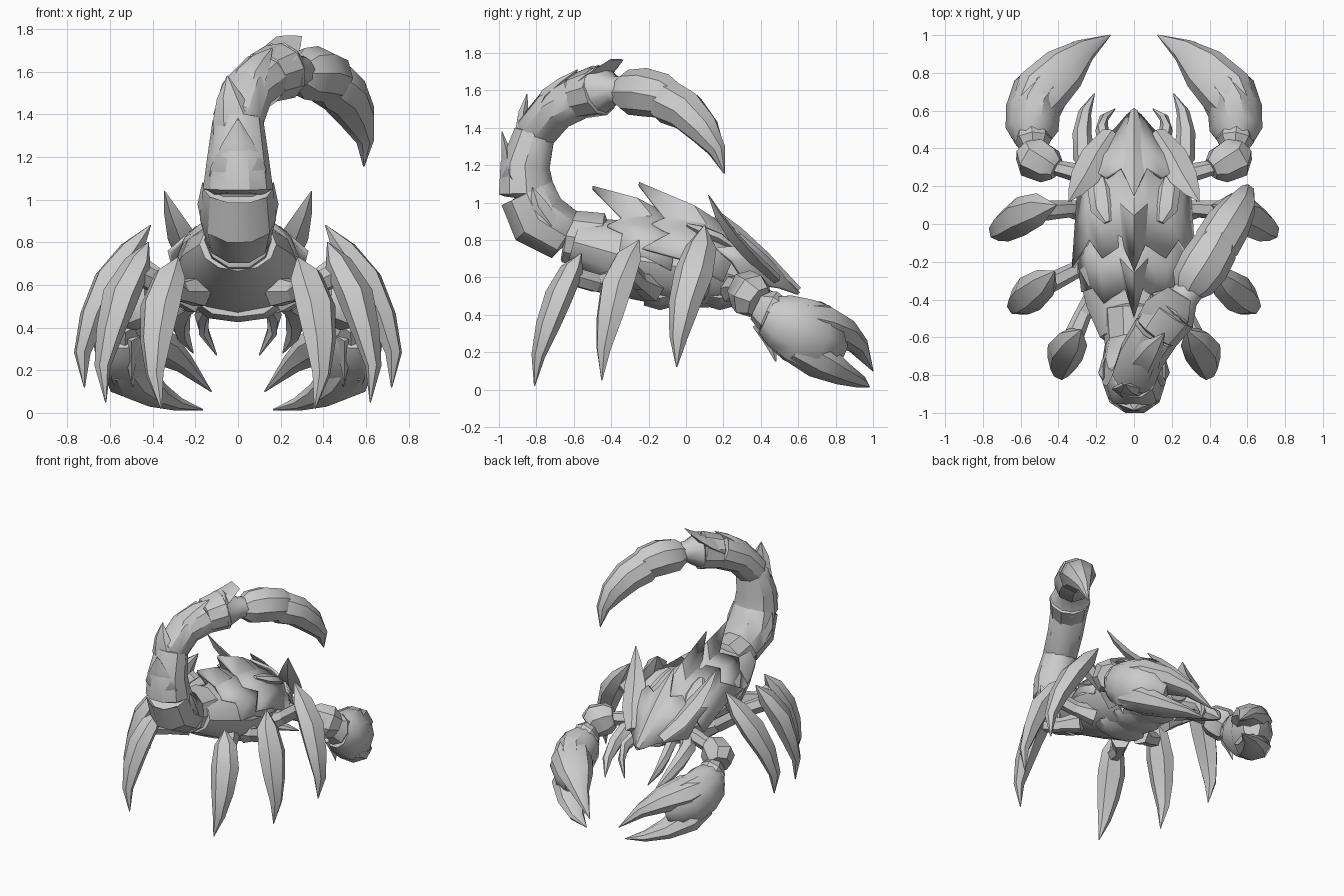
import bpy, bmesh, math
from mathutils import Vector

shell_grey = bpy.data.materials.new("shell_grey")
shell_grey.diffuse_color = (0.6, 0.6, 0.6, 1)


def finish(name, bm, mirror=False, thick=0, angle=35):
    bmesh.ops.recalc_face_normals(bm, faces=bm.faces)
    me = bpy.data.meshes.new(name)
    bm.to_mesh(me)
    bm.free()
    ob = bpy.data.objects.new(name, me)
    bpy.context.collection.objects.link(ob)
    me.materials.append(shell_grey)
    bpy.ops.object.select_all(action='DESELECT')
    ob.select_set(True)
    bpy.context.view_layer.objects.active = ob
    bpy.ops.object.shade_smooth_by_angle(angle=math.radians(angle))
    if thick:
        ob.modifiers.new("thickness", 'SOLIDIFY').thickness = thick
    if mirror:
        ob.modifiers.new("mirror", 'MIRROR')
    return ob


def tube(name, rings, up=(0, 0, 1), n=6, mirror=False, turn=0.0):
    """Loft through rings of (x, y, z, half width, half height)."""
    bm = bmesh.new()
    pts = [Vector(r[:3]) for r in rings]
    loops = []
    for i, r in enumerate(rings):
        t = (pts[min(i + 1, len(pts) - 1)] - pts[max(i - 1, 0)]).normalized()
        side = t.cross(Vector(up)).normalized()
        top = side.cross(t)
        loops.append([bm.verts.new(pts[i] + side * r[3] * math.cos(a) + top * r[4] * math.sin(a))
                      for a in [math.tau * k / n + turn for k in range(n)]])
    for a, b in zip(loops, loops[1:]):
        for k in range(n):
            bm.faces.new((a[k], a[(k + 1) % n], b[(k + 1) % n], b[k]))
    bm.faces.new(loops[0])
    bm.faces.new(loops[-1])
    return finish(name, bm, mirror)


def shell(name, front, back, bulge=0.03):
    """Jagged back plate: columns running from front points to back points."""
    bm = bmesh.new()
    cols = []
    for f, b in zip(front, back):
        f, b = Vector(f), Vector(b)
        cols.append([f, f.lerp(b, 0.5) + Vector((0, 0, bulge)), b])
    cols = [[Vector((-p.x, p.y, p.z)) for p in c] for c in cols[:0:-1]] + cols
    grid = [[bm.verts.new(p) for p in c] for c in cols]
    for a, b in zip(grid, grid[1:]):
        for k in range(2):
            bm.faces.new((a[k], b[k], b[k + 1], a[k + 1]))
    return finish(name, bm, thick=0.02, angle=30)


T = 0.003  # tip size

# Body core and belly ridges
tube("body", [(0, .45, .56, .12, .09), (0, .22, .62, .25, .18), (0, 0, .65, .29, .22),
              (0, -.25, .69, .30, .21), (0, -.44, .745, .25, .17), (0, -.6, .79, .18, .13)], n=12)
for y in (.18, .02, -.14):
    tube("belly_plate", [(0, y + .09, .5, .15, .05), (0, y, .49, .2, .065), (0, y - .08, .5, .17, .05)], n=8)

# Back plates
shell("head_plate",
      [(0, .61, .52), (.04, .58, .53), (.1, .51, .55), (.18, .43, .56), (.25, .33, .56)],
      [(0, .16, .93), (.07, .3, .83), (.15, .25, .84), (.21, .28, .77), (.31, .17, .76)])
shell("front_back_plate",
      [(0, .34, .8), (.09, .33, .79), (.19, .28, .75), (.27, .24, .67), (.3, .2, .58)],
      [(0, -.25, 1.11), (.06, -.11, .92), (.17, -.18, .89), (.24, -.08, .84), (.33, -.23, .76)])
shell("rear_back_plate",
      [(0, -.02, .9), (.1, -.02, .88), (.2, -.04, .83), (.28, -.06, .75), (.31, -.08, .64)],
      [(0, -.5, 1.09), (.05, -.34, .92), (.16, -.42, .88), (.22, -.34, .84), (.28, -.36, .72)])
# Head horns, brow ridges and raised back lobes
tube("head_horn", [(.12, .48, .59, .05, .03), (.2, .36, .7, .08, .035), (.26, .25, .82, .075, .03),
                   (.31, .17, .94, .04, .02), (.345, .12, 1.04, T, T)], up=(-.3, .9, .6), n=4, mirror=True)
tube("head_crest", [(0, .6, .53, .02, .02), (0, .42, .71, .06, .03), (0, .28, .84, .06, .03),
                    (0, .15, .97, T, T)], n=4)
tube("back_lobe", [(.18, .27, .75, .02, .01), (.18, .18, .81, .065, .03), (.165, .08, .85, .065, .03),
                   (.14, .01, .88, .02, .01)], n=6, mirror=True)

# Curved mouth parts
tube("outer_mandible", [(.2, .26, .54, .05, .05), (.265, .36, .5, .06, .06), (.275, .48, .44, .05, .055),
                        (.26, .59, .37, .035, .04), (.21, .69, .28, T, T)], mirror=True)
tube("inner_mandible", [(.14, .38, .52, .04, .05), (.17, .5, .46, .035, .045), (.16, .56, .38, .025, .03),
                        (.1, .61, .27, T, T)], mirror=True)

# Tail segments: long pieces, each overlapping the next
tail = [(0, -.46, .79, .17), (0, -.64, .82, .155), (0, -.79, .91, .18), (0, -.85, 1.05, .165),
        (0, -.86, 1.2, .145), (0, -.81, 1.37, .12), (.04, -.7, 1.5, .125), (.12, -.57, 1.57, .13),
        (.2, -.46, 1.6, .145), (.27, -.38, 1.6, .08), (.34, -.29, 1.6, .075)]
centre = Vector((.12, -.45, 1.2))
for idx in ((0, 1), (1, 2, 3), (3, 4, 5), (5, 6, 7), (7, 8), (8, 9, 10)):
    seg = [tail[i] for i in idx]
    a, b = Vector(seg[0][:3]), Vector(seg[-1][:3])
    first, last = a - (b - a) * .1, b + (b - a) * .05
    rings = [(*first, seg[0][3] * .78, seg[0][3] * .75)]
    rings += [(*s[:3], s[3], s[3] * .95) for s in seg]
    rings += [(*last, seg[-1][3] * .9, seg[-1][3] * .85)]
    tube("tail_segment", rings, up=(a + b) / 2 - centre, n=10, turn=math.pi / 10)

# Tail plates ending in points
for path, up in (
        ([(0, -.87, 1.03, .14, .05), (0, -.945, 1.15, .13, .05), (0, -.96, 1.27, .07, .03), (0, -.985, 1.38, T, T)], (0, -1, 0)),
        ([(0, -.88, 1.26, .11, .05), (-.02, -.87, 1.38, .1, .05), (-.04, -.87, 1.48, .06, .03), (-.05, -.85, 1.58, T, T)], (0, -1, .2)),
        ([(.02, -.78, 1.46, .1, .05), (.05, -.72, 1.58, .09, .05), (.1, -.65, 1.65, .06, .03), (.16, -.58, 1.71, T, T)], (-.3, -1, 1)),
        ([(.12, -.56, 1.61, .12, .05), (.17, -.48, 1.67, .13, .05), (.21, -.42, 1.72, .1, .02), (.24, -.37, 1.765, .07, .005)], (-.2, -.3, 1))):
    tube("tail_plate", path, up=up, n=6)
tube("tail_side_point", [(.14, -.72, .88, .05, .03), (.165, -.79, .98, .05, .025), (.165, -.82, 1.08, T, T)],
     up=(1, 0, 0), n=4, mirror=True)

# Sting: swollen base and curved blade
tube("sting_base", [(.28, -.37, 1.59, .07, .07), (.31, -.31, 1.59, .12, .12), (.37, -.22, 1.59, .135, .13),
                    (.43, -.12, 1.57, .125, .12), (.45, -.08, 1.55, .09, .1)], n=8)
tube("sting_blade", [(.4, -.17, 1.57, .09, .09), (.44, -.1, 1.54, .125, .12), (.5, 0, 1.49, .12, .11),
                     (.56, .095, 1.39, .09, .09), (.595, .165, 1.28, .045, .05), (.59, .205, 1.155, T, T)], n=8)

# Legs: jointed arm and hanging curved blade
legs = [
    ([(.22, .06, .54), (.34, .08, .6), (.49, .07, .71)], (1, -.2, 0),
     [(.41, .1, .88, T, T), (.5, .08, .76, .085, .06), (.6, .04, .62, .105, .08), (.68, -.01, .45, .085, .065),
      (.73, -.04, .28, .05, .04), (.72, -.05, .12, T, T)]),
    ([(.2, -.18, .54), (.32, -.25, .58), (.48, -.33, .66)], (.8, -.5, 0),
     [(.42, -.25, .8, T, T), (.47, -.31, .7, .08, .06), (.55, -.37, .55, .1, .08), (.6, -.41, .38, .08, .06),
      (.635, -.44, .22, .045, .035), (.62, -.45, .05, T, T)]),
    ([(.18, -.36, .57), (.27, -.48, .57), (.33, -.62, .61)], (.4, -.9, 0),
     [(.28, -.56, .73, T, T), (.32, -.61, .64, .08, .06), (.365, -.68, .5, .1, .07), (.385, -.74, .34, .08, .06),
      (.39, -.79, .18, .045, .035), (.36, -.81, .02, T, T)])]
for (a, b, c), up, blade in legs:
    tube("leg_hip", [(*a, .07, .08), (*b, .045, .05)], mirror=True)
    tube("leg_arm", [(*Vector(a).lerp(Vector(b), .7), .035, .04), (*b, .045, .055), (*c, .055, .055)], mirror=True)
    tube("leg_blade", blade, up=up, n=6, mirror=True)

# Claw arms
tube("claw_shoulder", [(.18, .24, .54, .07, .08), (.3, .27, .55, .05, .055), (.42, .3, .53, .04, .05)], mirror=True)
tube("claw_elbow", [(.41, .29, .54, .06, .08), (.45, .31, .53, .1, .115), (.53, .35, .5, .115, .125),
                    (.56, .39, .47, .08, .09)], n=7, mirror=True)
tube("claw_wrist", [(.53, .38, .45, .06, .08), (.535, .44, .42, .1, .115), (.54, .49, .4, .09, .1)], n=8, mirror=True)
tube("wrist_spike", [(.5, .4, .36, .05, .04), (.5, .45, .27, .04, .03), (.5, .48, .15, T, T)], up=(1, 0, 0), n=4, mirror=True)
# Claw palm flowing into the two fingers
tube("claw_palm", [(.545, .43, .4, .09, .11), (.54, .5, .37, .14, .155), (.535, .6, .32, .145, .185),
                   (.5, .69, .28, .15, .19), (.45, .76, .25, .12, .16), (.39, .82, .22, .06, .08)], n=10, mirror=True)
tube("claw_upper_finger", [(.55, .6, .39, .11, .09), (.49, .7, .36, .145, .115), (.37, .82, .31, .125, .085),
                           (.26, .92, .235, .065, .05), (.125, 1, .1, T, T)], n=8, mirror=True)
tube("claw_lower_finger", [(.55, .58, .24, .1, .1), (.5, .7, .165, .13, .105), (.4, .82, .09, .1, .065),
                           (.29, .92, .045, .055, .035), (.165, .98, .015, T, T)], n=8, mirror=True)
